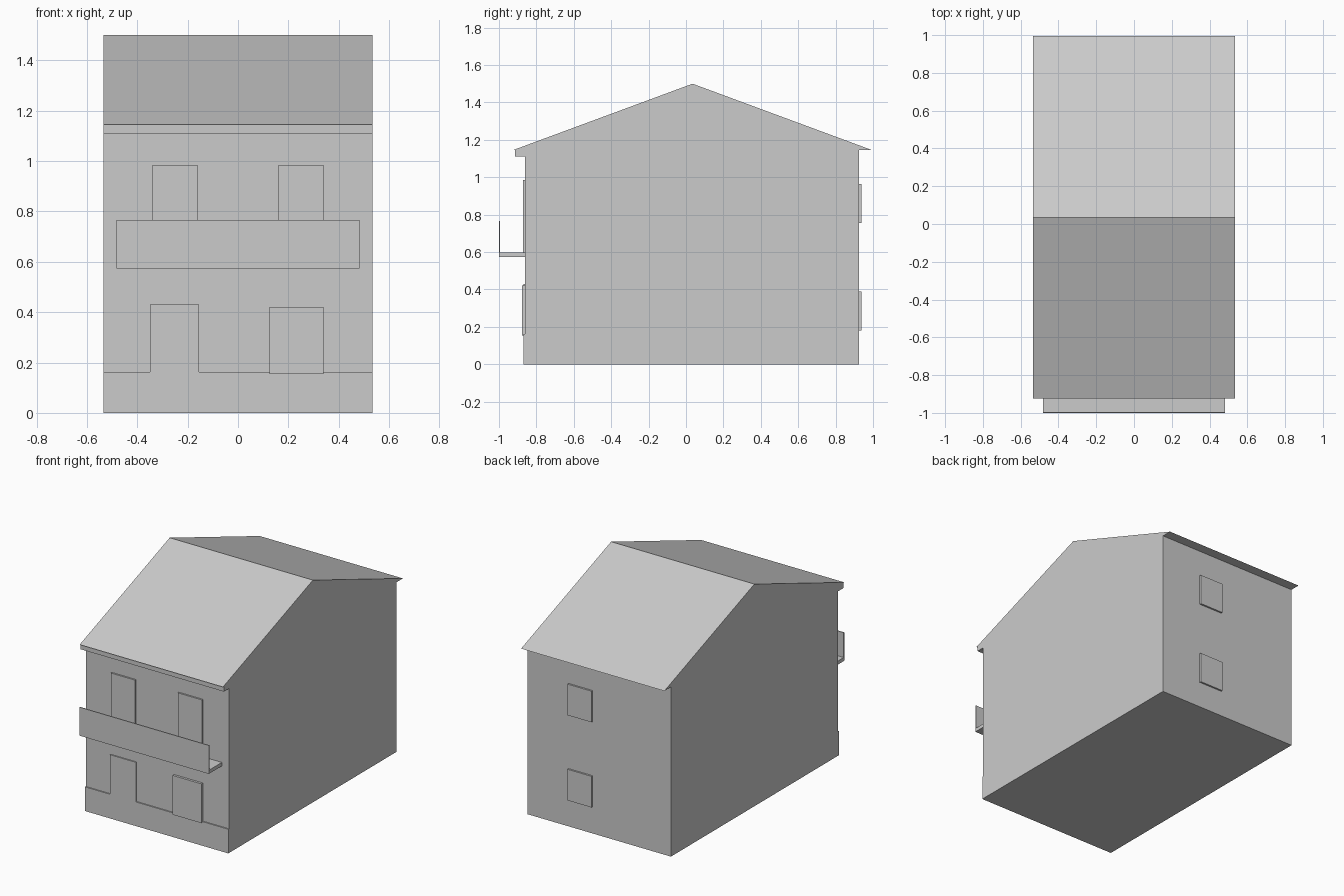
import bpy
import bmesh

# Remove the default cube
cube = bpy.data.objects.get("Cube")
if cube:
    bpy.data.objects.remove(cube, do_unlink=True)

# One plain grey for the whole house
GREY = (0.6, 0.6, 0.6, 1.0)
plaster = bpy.data.materials.new("light_grey")
plaster.use_nodes = True
plaster.diffuse_color = GREY
plaster.node_tree.nodes["Principled BSDF"].inputs["Base Color"].default_value = GREY

HALF_W = 0.535               # half width of the house
FRONT, BACK = -0.86, 0.925   # wall planes
EAVE, RIDGE = 1.145, 1.5


def extrude(name, points, offset):
    """Solid made by pushing a flat outline along an offset."""
    bm = bmesh.new()
    face = bm.faces.new([bm.verts.new(p) for p in points])
    moved = bmesh.ops.extrude_face_region(bm, geom=[face], use_keep_orig=True)
    verts = [g for g in moved["geom"] if isinstance(g, bmesh.types.BMVert)]
    bmesh.ops.translate(bm, verts=verts, vec=offset)
    bmesh.ops.recalc_face_normals(bm, faces=bm.faces)
    mesh = bpy.data.meshes.new(name)
    bm.to_mesh(mesh)
    bm.free()
    mesh.materials.append(plaster)
    obj = bpy.data.objects.new(name, mesh)
    bpy.context.collection.objects.link(obj)
    return obj


def box(name, x, y, z):
    """Box from its (min, max) range on each axis."""
    outline = [(x[0], y[0], z[0]), (x[1], y[0], z[0]),
               (x[1], y[0], z[1]), (x[0], y[0], z[1])]
    return extrude(name, outline, (0, y[1] - y[0], 0))


# Walls and gabled roof as one side profile, with flat-bottomed eaves
profile = [(FRONT, 0), (BACK, 0), (BACK, EAVE), (0.995, EAVE),
           (0.035, RIDGE), (-0.925, EAVE), (FRONT, EAVE)]
extrude("house_shell", [(-HALF_W, y, z) for y, z in profile], (2 * HALF_W, 0, 0))

# Gutter board under the front eave
box("front_gutter", (-HALF_W, HALF_W), (-0.915, FRONT), (1.11, EAVE))

# Plinth and front door share one raised plane
plinth = [(-HALF_W, 0), (HALF_W, 0), (HALF_W, 0.163), (-0.155, 0.163),
          (-0.155, 0.43), (-0.35, 0.43), (-0.35, 0.163), (-HALF_W, 0.163)]
extrude("plinth_and_front_door", [(x, -0.868, z) for x, z in plinth],
        (0, FRONT + 0.868, 0))

# Ground floor window
box("front_window", (0.125, 0.34), (-0.876, FRONT), (0.155, 0.42))

# Balcony slab, railing panel and its two doors
box("balcony_slab", (-0.482, 0.482), (-1.0, FRONT), (0.573, 0.597))
box("balcony_railing", (-0.482, 0.482), (-1.0, -0.994), (0.592, 0.765))
for side, x in (("right", -0.25), ("left", 0.25)):
    box("balcony_door_" + side, (x - 0.09, x + 0.09), (-0.871, FRONT), (0.597, 0.985))

# Back windows, one above the other
for floor, z in (("lower", 0.18), ("upper", 0.755)):
    box("back_window_" + floor, (0.05, 0.23), (BACK, 0.937), (z, z + 0.21))
